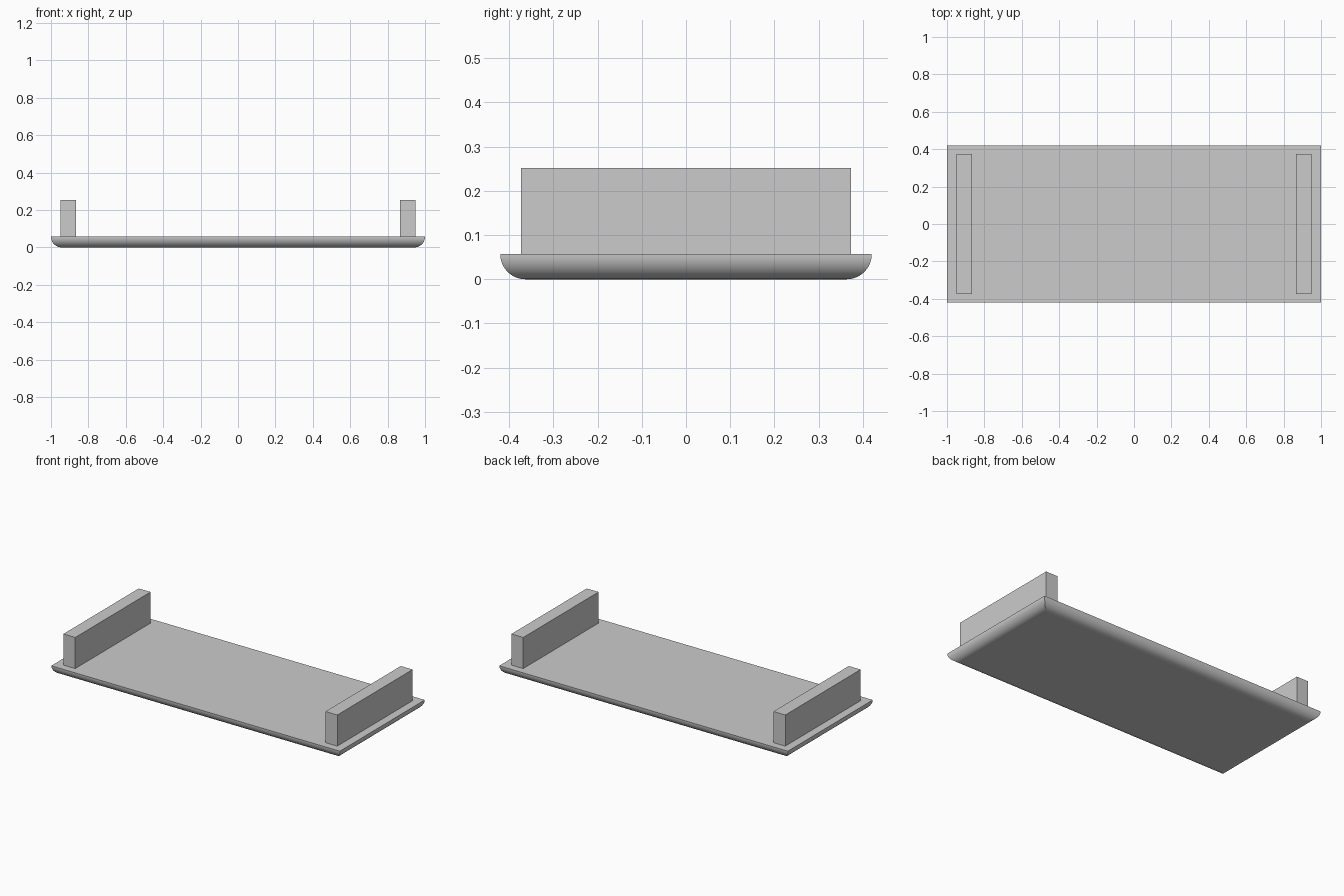
import bpy, bmesh, math

cube = bpy.data.objects.get("Cube")
if cube:
    bpy.data.objects.remove(cube, do_unlink=True)

HALF_X, HALF_Y = 1.0, 0.42
THICK, TOP = 0.057, 0.252
SEGMENTS = 16

grey = bpy.data.materials.new("plain grey")
grey.use_nodes = True
colour = (0.6, 0.6, 0.6, 1)
grey.diffuse_color = colour
grey.node_tree.nodes["Principled BSDF"].inputs["Base Color"].default_value = colour


def add_object(name, bm):
    bmesh.ops.recalc_face_normals(bm, faces=bm.faces[:])
    mesh = bpy.data.meshes.new(name)
    bm.to_mesh(mesh)
    bm.free()
    mesh.materials.append(grey)
    obj = bpy.data.objects.new(name, mesh)
    bpy.context.collection.objects.link(obj)
    return obj


# Tray board: rectangular rings following a quarter-round edge, mitred at corners
bm = bmesh.new()
rings = []
for i in range(SEGMENTS + 1):
    a = math.pi / 2 * i / SEGMENTS
    inset = THICK * (1 - math.sin(a))
    z = THICK * (1 - math.cos(a))
    x, y = HALF_X - inset, HALF_Y - inset
    rings.append([bm.verts.new((sx * x, sy * y, z))
                  for sx, sy in ((-1, -1), (1, -1), (1, 1), (-1, 1))])
bm.faces.new(rings[0][::-1])
bm.faces.new(rings[-1])
for low, high in zip(rings, rings[1:]):
    for k in range(4):
        n = (k + 1) % 4
        face = bm.faces.new((low[k], low[n], high[n], high[k]))
        face.smooth = True
    # Keep the mitre lines crisp
    for k in range(4):
        bm.edges.get((low[k], high[k])).smooth = False
for ring in (rings[0], rings[-1]):
    for k in range(4):
        bm.edges.get((ring[k], ring[(k + 1) % 4])).smooth = False
add_object("tray_board", bm)

# Upright end rails, one on each side
for side, name in ((1, "left_rail"), (-1, "right_rail")):
    bm = bmesh.new()
    bmesh.ops.create_cube(bm, size=1)
    bmesh.ops.scale(bm, vec=(0.082, 0.746, TOP - THICK), verts=bm.verts[:])
    rail = add_object(name, bm)
    rail.location = (side * 0.908, 0, (TOP + THICK) / 2)
